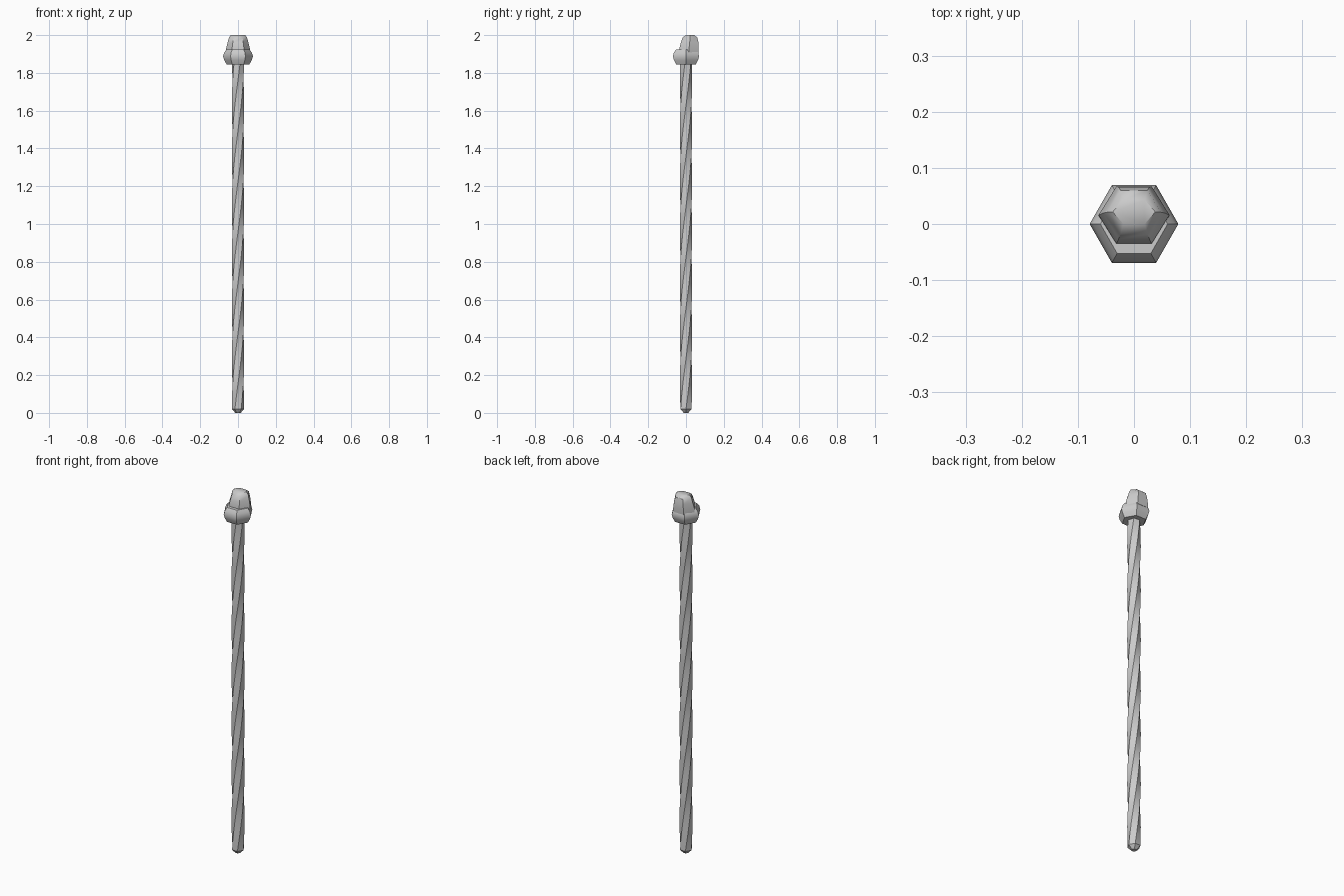
import bpy, bmesh, math

if "Cube" in bpy.data.objects:
    bpy.data.objects.remove(bpy.data.objects["Cube"])

def loft(name, rings, smooth=35):
    """Skin closed rings of equal point count and cap both ends."""
    bm = bmesh.new()
    loops = [[bm.verts.new(p) for p in ring] for ring in rings]
    n = len(loops[0])
    for a, b in zip(loops, loops[1:]):
        for i in range(n):
            j = (i + 1) % n
            bm.faces.new((a[i], a[j], b[j], b[i]))
    bm.faces.new(loops[0][::-1])
    bm.faces.new(loops[-1])
    bmesh.ops.recalc_face_normals(bm, faces=bm.faces)
    mesh = bpy.data.meshes.new(name)
    bm.to_mesh(mesh)
    bm.free()
    ob = bpy.data.objects.new(name, mesh)
    bpy.context.collection.objects.link(ob)
    bpy.ops.object.select_all(action='DESELECT')
    bpy.context.view_layer.objects.active = ob
    ob.select_set(True)
    bpy.ops.object.shade_smooth_by_angle(angle=math.radians(smooth))
    return ob

def hex_ring(z, half_x, y0, y1, tilt=0.0):
    """Hexagon with corners on the x axis, stretched from y0 to y1."""
    cy, hy = (y0 + y1) / 2, (y1 - y0) / 2
    ring = []
    for i in range(6):
        a = math.radians(60 * i)
        dy = hy * math.sin(a) / math.sin(math.radians(60))
        ring.append((half_x * math.cos(a), cy + dy, z + tilt * dy))
    return ring

def twist_ring(z, r, turn):
    return [(r * math.cos(turn + i * math.pi / 3),
             r * math.sin(turn + i * math.pi / 3), z) for i in range(6)]

# Twisted six-sided shaft with a short bevelled foot
bottom, top, steps = 0.02, 1.87, 32
rings = [twist_ring(0, 0.014, 0)]
for i in range(steps + 1):
    t = i / steps
    rings.append(twist_ring(bottom + (top - bottom) * t, 0.033, t * math.tau * 1.15))
loft("twisted_shaft", rings, 30)

# Hexagonal collar
loft("collar", [hex_ring(z, r, -r * 0.875, r * 0.875) for z, r in
                ((1.845, 0.06), (1.868, 0.073), (1.888, 0.079),
                 (1.908, 0.073), (1.925, 0.06))], 40)

# Knob leaning backwards on the collar
loft("knob", [hex_ring(1.905, 0.064, -0.034, 0.066),
              hex_ring(1.93, 0.063, -0.035, 0.067),
              hex_ring(1.96, 0.055, -0.027, 0.066),
              hex_ring(1.987, 0.048, -0.018, 0.06),
              hex_ring(2.0, 0.038, 0.0, 0.043)], 40)
